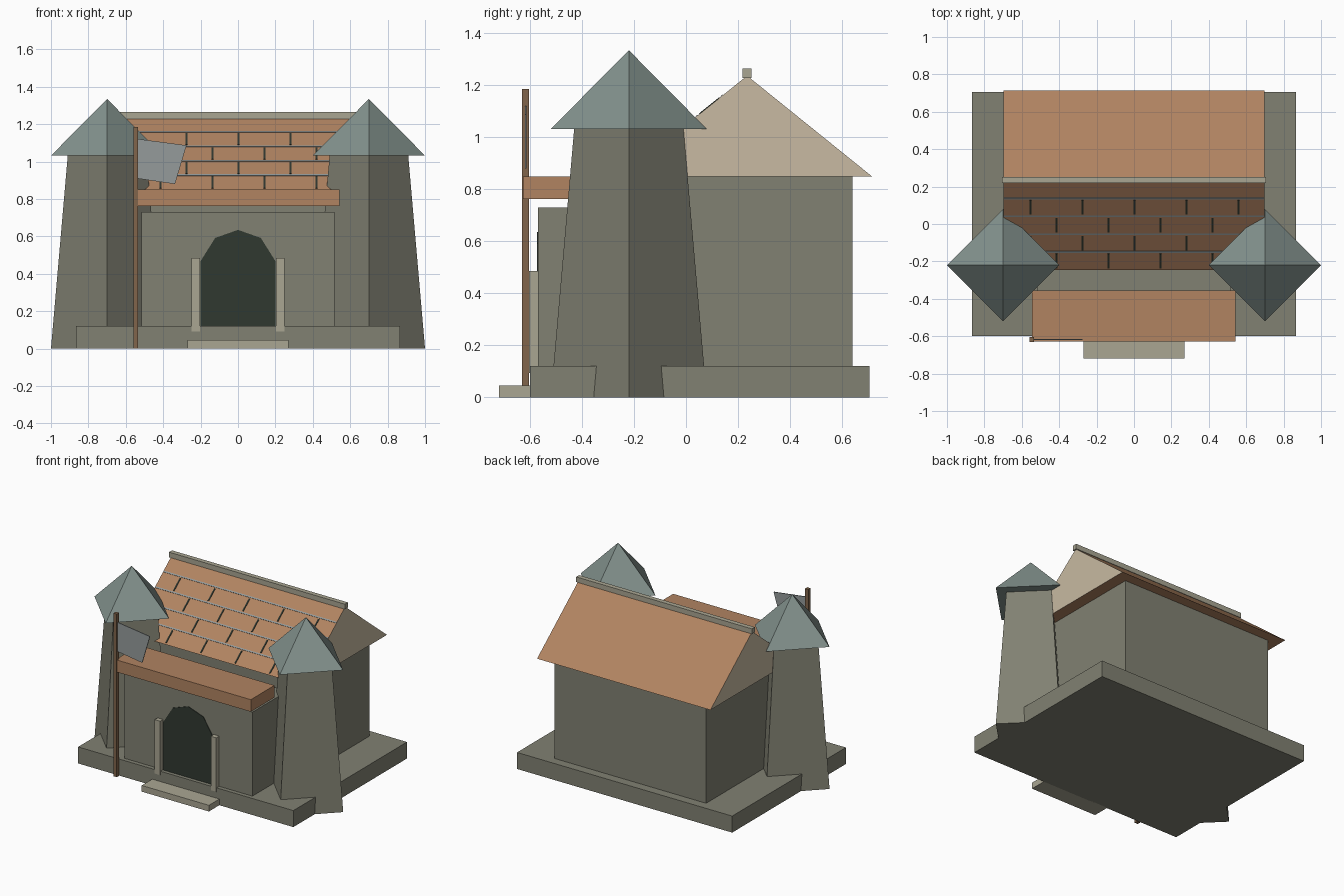
import bpy, math
from mathutils import Matrix

if "Cube" in bpy.data.objects:
    bpy.data.objects.remove(bpy.data.objects["Cube"])


def mat(name, rgb):
    m = bpy.data.materials.new(name)
    m.diffuse_color = (*rgb, 1)
    m.use_nodes = True
    m.node_tree.nodes["Principled BSDF"].inputs["Base Color"].default_value = m.diffuse_color
    return m


STONE = mat("stone", (0.22, 0.22, 0.17))
TILE = mat("clay_tile", (0.44, 0.23, 0.12))
PLASTER = mat("plaster", (0.58, 0.49, 0.36))
SLATE = mat("slate", (0.23, 0.29, 0.27))
TRIM = mat("pale_stone", (0.40, 0.38, 0.29))
DARK = mat("dark", (0.03, 0.04, 0.03))
WOOD = mat("wood", (0.22, 0.13, 0.07))
CLOTH = mat("cloth", (0.30, 0.33, 0.33))


def make(name, verts, faces, *mats):
    me = bpy.data.meshes.new(name)
    me.from_pydata(verts, [], faces)
    for m in mats:
        me.materials.append(m)
    ob = bpy.data.objects.new(name, me)
    bpy.context.collection.objects.link(ob)
    return ob


def prism(name, profile, axis, a, b, *mats):
    """Extrude a 2D profile along x (profile = y,z) or y (profile = x,z)."""
    put = (lambda p, t: (t, *p)) if axis == "x" else (lambda p, t: (p[0], t, p[1]))
    n = len(profile)
    verts = [put(p, t) for t in (a, b) for p in profile]
    faces = [tuple(range(n))[::-1], tuple(range(n, 2 * n))]
    faces += [(i, (i + 1) % n, n + (i + 1) % n, n + i) for i in range(n)]
    if axis == "y":
        faces = [f[::-1] for f in faces]
    return make(name, verts, faces, *mats)


def box(name, x, y, z, m):
    return prism(name, [(y[0], z[0]), (y[1], z[0]), (y[1], z[1]), (y[0], z[1])], "x", *x, m)


def frustum(name, x, y, z0, z1, r0, r1, m):
    bpy.ops.mesh.primitive_cone_add(vertices=4, radius1=r0, radius2=r1, depth=z1 - z0,
                                    location=(x, y, (z0 + z1) / 2))
    ob = bpy.context.object
    ob.name = name
    ob.data.materials.append(m)


# Plinth, step, hall and gatehouse
box("plinth", (-0.865, 0.865), (-0.6, 0.705), (0, 0.12), STONE)
box("door_step", (-0.27, 0.27), (-0.72, -0.595), (0, 0.045), TRIM)
box("hall", (-0.61, 0.61), (-0.17, 0.64), (0.1, 0.855), STONE)
box("gatehouse", (-0.515, 0.515), (-0.57, -0.1), (0.1, 0.73), STONE)
box("canopy", (-0.545, 0.542), (-0.627, -0.355), (0.762, 0.85), TILE)

# Gable roof with plaster ends, and ridge beam
roof = prism("hall_roof", [(-0.245, 0.85), (0.715, 0.85), (0.235, 1.237)], "x",
             -0.697, 0.697, TILE, PLASTER)
for p in roof.data.polygons[:2]:
    p.material_index = 1
box("ridge_beam", (-0.707, 0.707), (0.218, 0.252), (1.228, 1.265), TRIM)

# Tile courses and staggered joints on the front slope
SLOPE = math.atan2(0.387, 0.48)
ROOF_FRAME = Matrix.Translation((0, -0.245, 0.85)) @ Matrix.Rotation(SLOPE, 4, "X")
COURSE = 0.123


def on_slope(name, x, s, m, h):
    box(name, x, s, (-0.004, h), m).data.transform(ROOF_FRAME)


for row in range(4):
    s = (row + 1) * COURSE
    on_slope("tile_course", (-0.695, 0.695), (s - 0.005, s + 0.005), CLOTH, 0.003)
    offsets = (-1.5, -0.5, 0.5, 1.5) if row % 2 == 0 else (-2, -1, 0, 1, 2)
    for k in offsets:
        x = 0.003 + k * 0.278
        on_slope("tile_joint", (x - 0.005, x + 0.005),
                 (s - COURSE + 0.012, s - 0.012), DARK, 0.003)

# Arched door and side posts
prism("door", [(-0.2, 0.12), (0.2, 0.12), (0.2, 0.468), (0.122, 0.592),
               (0, 0.635), (-0.122, 0.592), (-0.2, 0.468)], "y", -0.574, -0.56, DARK)
for s in (-1, 1):
    box("door_post", (s * 0.226 - 0.022, s * 0.226 + 0.022), (-0.604, -0.562), (0.093, 0.485), TRIM)
    # Square towers set cornerwise
    frustum("tower", s * 0.7, -0.22, 0, 1.035, 0.3, 0.21, STONE)
    frustum("tower_roof", s * 0.7, -0.22, 1.032, 1.335, 0.3, 0, SLATE)

# Flag pole and flag
box("flag_pole", (-0.56, -0.534), (-0.63, -0.604), (0, 1.185), WOOD)
prism("flag", [(-0.54, 0.91), (-0.337, 0.88), (-0.275, 1.087), (-0.54, 1.122)],
      "y", -0.62, -0.614, CLOTH)
